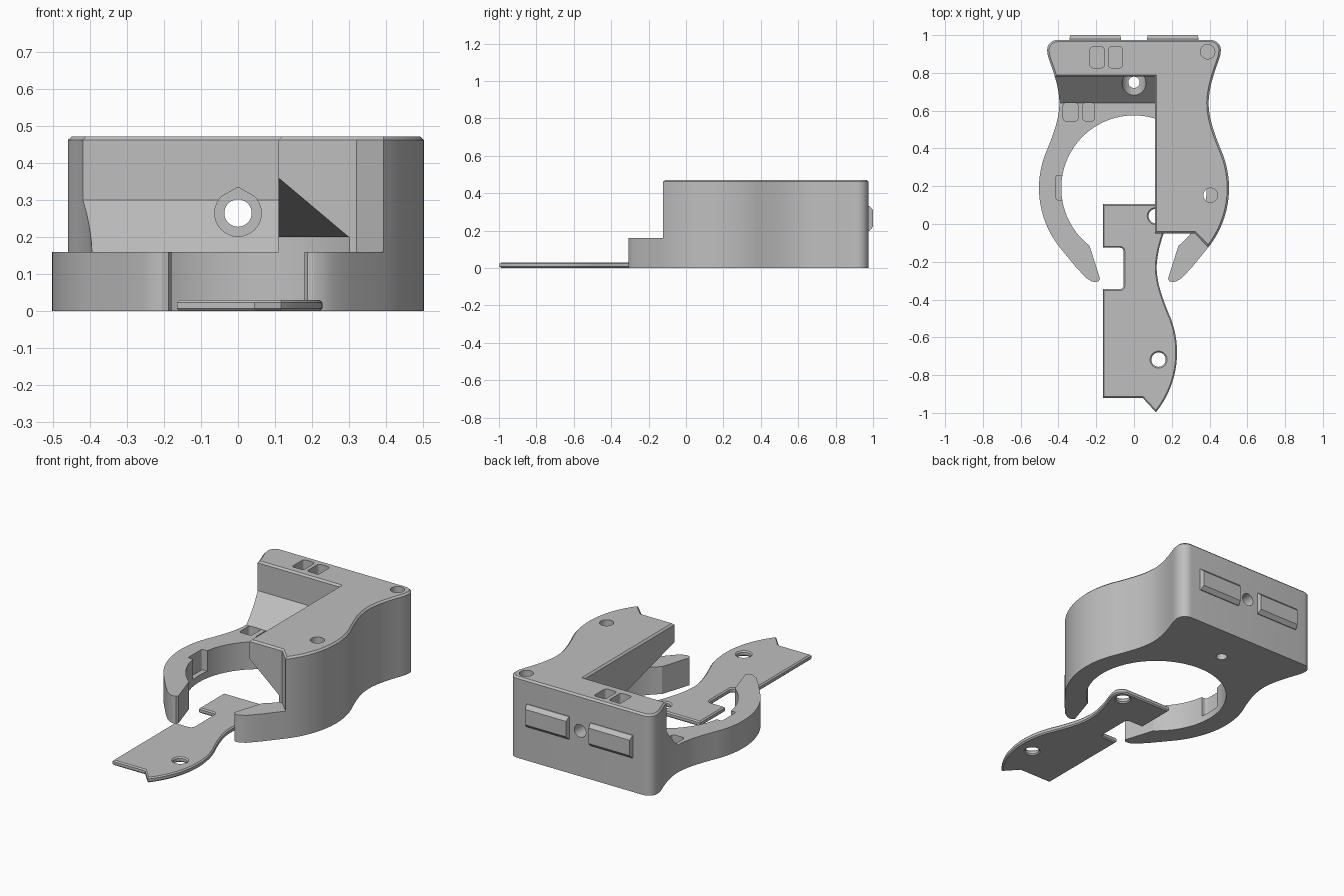
import bpy, bmesh, math
from mathutils import Vector

if "Cube" in bpy.data.objects:
    bpy.data.objects.remove(bpy.data.objects["Cube"])

grey = bpy.data.materials.new("plain grey")
grey.diffuse_color = (0.52, 0.52, 0.52, 1)
grey.use_nodes = True
grey.node_tree.nodes["Principled BSDF"].inputs["Base Color"].default_value = grey.diffuse_color


def make(name, bm):
    bmesh.ops.recalc_face_normals(bm, faces=bm.faces)
    me = bpy.data.meshes.new(name)
    bm.to_mesh(me)
    bm.free()
    me.materials.append(grey)
    ob = bpy.data.objects.new(name, me)
    bpy.context.collection.objects.link(ob)
    return ob


def prism(name, pts, lo, hi, axis="z"):
    """Extrude a 2D outline along z (x,y points), x (y,z points) or y (x,z points)."""
    place = {"z": lambda a, b, t: (a, b, t),
             "x": lambda a, b, t: (t, a, b),
             "y": lambda a, b, t: (a, t, b)}[axis]
    bm = bmesh.new()
    f = bm.faces.new([bm.verts.new(place(a, b, lo)) for a, b in pts])
    ext = bmesh.ops.extrude_face_region(bm, geom=[f])["geom"]
    move = Vector(place(0, 0, hi - lo))
    bmesh.ops.translate(bm, vec=move, verts=[v for v in ext if isinstance(v, bmesh.types.BMVert)])
    return make(name, bm)


def arc(cx, cy, r, a0, a1, n):
    return [(cx + r * math.cos(math.radians(a0 + (a1 - a0) * i / n)),
             cy + r * math.sin(math.radians(a0 + (a1 - a0) * i / n))) for i in range(n + 1)]


def circle(cx, cy, r, n=48):
    return arc(cx, cy, r, 0, 360 - 360 / n, n - 1)


def rounded(cx, cy, w, h, r=0.015):
    pts = []
    for sx, sy, a in ((1, 1, 0), (-1, 1, 90), (-1, -1, 180), (1, -1, 270)):
        pts += arc(cx + sx * (w / 2 - r), cy + sy * (h / 2 - r), r, a, a + 90, 4)
    return pts


def spline(p, n=5):
    """Smooth curve through the inner points of p."""
    out = []
    for i in range(1, len(p) - 2):
        a, b, c, d = (Vector(q) for q in p[i - 1:i + 3])
        for k in range(n):
            t = k / n
            v = 0.5 * (2 * b + (c - a) * t + (2 * a - 5 * b + 4 * c - d) * t * t
                       + (3 * b - a - 3 * c + d) * t ** 3)
            out.append((v.x, v.y))
    return out


def cut(ob, cutter):
    m = ob.modifiers.new("cut", "BOOLEAN")
    m.operation, m.solver, m.object = "DIFFERENCE", "EXACT", cutter
    bpy.context.view_layer.objects.active = ob
    bpy.ops.object.modifier_apply(modifier="cut")
    bpy.data.objects.remove(cutter, do_unlink=True)


def chamfer(ob, levels, width):
    """Bevel the rim edges that lie at the given heights."""
    bm = bmesh.new()
    bm.from_mesh(ob.data)
    bmesh.ops.dissolve_degenerate(bm, dist=1e-5, edges=bm.edges)
    rim = [e for e in bm.edges
           if any(all(abs(v.co.z - z) < 1e-4 for v in e.verts) for z in levels)
           and any(abs(f.normal.z) < 0.5 for f in e.link_faces)]
    bmesh.ops.bevel(bm, geom=rim, offset=width, segments=1, affect="EDGES", profile=0.5)
    bm.to_mesh(ob.data)
    bm.free()


def smooth(ob):
    bpy.ops.object.select_all(action="DESELECT")
    ob.select_set(True)
    bpy.context.view_layer.objects.active = ob
    bpy.ops.object.shade_smooth_by_angle(angle=math.radians(25))


# Right side of the outline: rounded back corner, waist, round belly
TOP, FLOOR, CY = 0.472, 0.16, 0.19
side = arc(0.405, 0.92, 0.055, 90, 0, 8)
side += spline([(0.46, 0.95), (0.457, 0.895), (0.425, 0.8), (0.404, 0.72), (0.395, 0.64),
                (0.404, 0.56), (0.427, 0.48), (0.457, 0.40), (0.48, 0.34)])
side += arc(0, CY, 0.503, 24.5, -39, 28)
claw = [(0.31, -0.225), (0.255, -0.285), (0.225, -0.303), (0.205, -0.308), (0.188, -0.303),
        (0.18, -0.29), (0.24, -0.10)]
half = side + claw

# Clip body: solid outline with the step, ramp and wall end cut away
body = prism("clip_body", half + [(-x, y) for x, y in reversed(half)], 0, TOP)
cut(body, prism("step_cutter", [(0.64, FLOOR), (0.78, 0.30), (0.78, 0.7), (-1, 0.7), (-1, FLOOR)],
                -1, 0.11, "x"))
cut(body, prism("wall_end_cutter", [(0.05, -0.05), (0.32, -0.05), (0.6, -0.33), (0.6, -1), (0.05, -1)],
                FLOOR, 0.7))
chamfer(body, [TOP], 0.01)

# Round grip opening, running a little way up under the wall
cut(body, prism("grip_cutter", circle(0, CY, 0.385, 96), -0.1, 0.2))

# Slanted corner under the wall end
bm = bmesh.new()
v = [bm.verts.new(p) for p in ((0.10, -0.06, 0.371), (0.10, -0.06, 0.199),
                               (0.304, -0.06, 0.199), (0.10, 0.585, 0.199))]
for i, j, k in ((0, 1, 2), (0, 2, 3), (0, 3, 1), (1, 3, 2)):
    bm.faces.new((v[i], v[j], v[k]))
cut(body, make("slant_cutter", bm))

# Horizontal bore with teardrop counterbore, and drain hole below
cut(body, prism("counterbore_cutter", arc(0, 0.265, 0.063, 135, 405, 36) + [(0, 0.335)], 0.5, 0.82, "y"))
cut(body, prism("bore_cutter", circle(0, 0.265, 0.037, 32), 0.7, 1.1, "y"))
cut(body, prism("drain_cutter", circle(0, 0.75, 0.03, 32), -0.1, 0.25))

# Screw holes, small slots and the pocket inside the left arm
screws = ((0.39, 0.912), (0.405, 0.152))
for x, y in screws:
    cut(body, prism("screw_cutter", circle(x, y, 0.038, 32), 0.2, 0.7))
for x, y, w, h, z in ((-0.195, 0.882, 0.075, 0.11, TOP), (-0.098, 0.882, 0.075, 0.11, TOP),
                      (-0.336, 0.593, 0.078, 0.095, FLOOR), (-0.24, 0.593, 0.06, 0.095, FLOOR)):
    cut(body, prism("slot_cutter", rounded(x, y, w, h), z - 0.07, z + 0.05))
cut(body, prism("pocket_cutter", rounded(-0.385, 0.193, 0.055, 0.13, 0.01), 0.04, 0.19))
smooth(body)

# Two raised pads with bevelled rims on the back
for name, cx in (("back_pad_left", -0.205), ("back_pad_right", 0.205)):
    bm = bmesh.new()
    rings = [[bm.verts.new((cx + sx * w, y, 0.265 + sz * h)) for sx, sz in
              ((-1, -1), (1, -1), (1, 1), (-1, 1))]
             for y, w, h in ((0.96, 0.137, 0.066), (0.98, 0.137, 0.066), (1.0, 0.132, 0.045))]
    for a, b in zip(rings, rings[1:]):
        for i in range(4):
            bm.faces.new((a[i], a[(i + 1) % 4], b[(i + 1) % 4], b[i]))
    bm.faces.new(rings[0])
    bm.faces.new(rings[-1])
    make(name, bm)

# Loose cover plate: same outline as the wall, laid in front, with a notch
DX, DY = -0.275, -0.87
edge = [(x + DX, y + DY) for x, y in side + [(0.32, -0.05), (0.11, -0.05)]]
notch = [(-0.165, -0.345)] + arc(-0.075, -0.325, 0.02, -90, 0, 4) \
    + arc(-0.075, -0.145, 0.02, 0, 90, 4) + [(-0.165, -0.125), (-0.165, 0.105)]
cover = prism("cover_plate", edge + notch, 0, 0.03)
for x, y in screws:
    cut(cover, prism("screw_cutter", circle(x + DX, y + DY, 0.038, 32), -0.1, 0.1))
chamfer(cover, [0, 0.03], 0.007)
smooth(cover)
